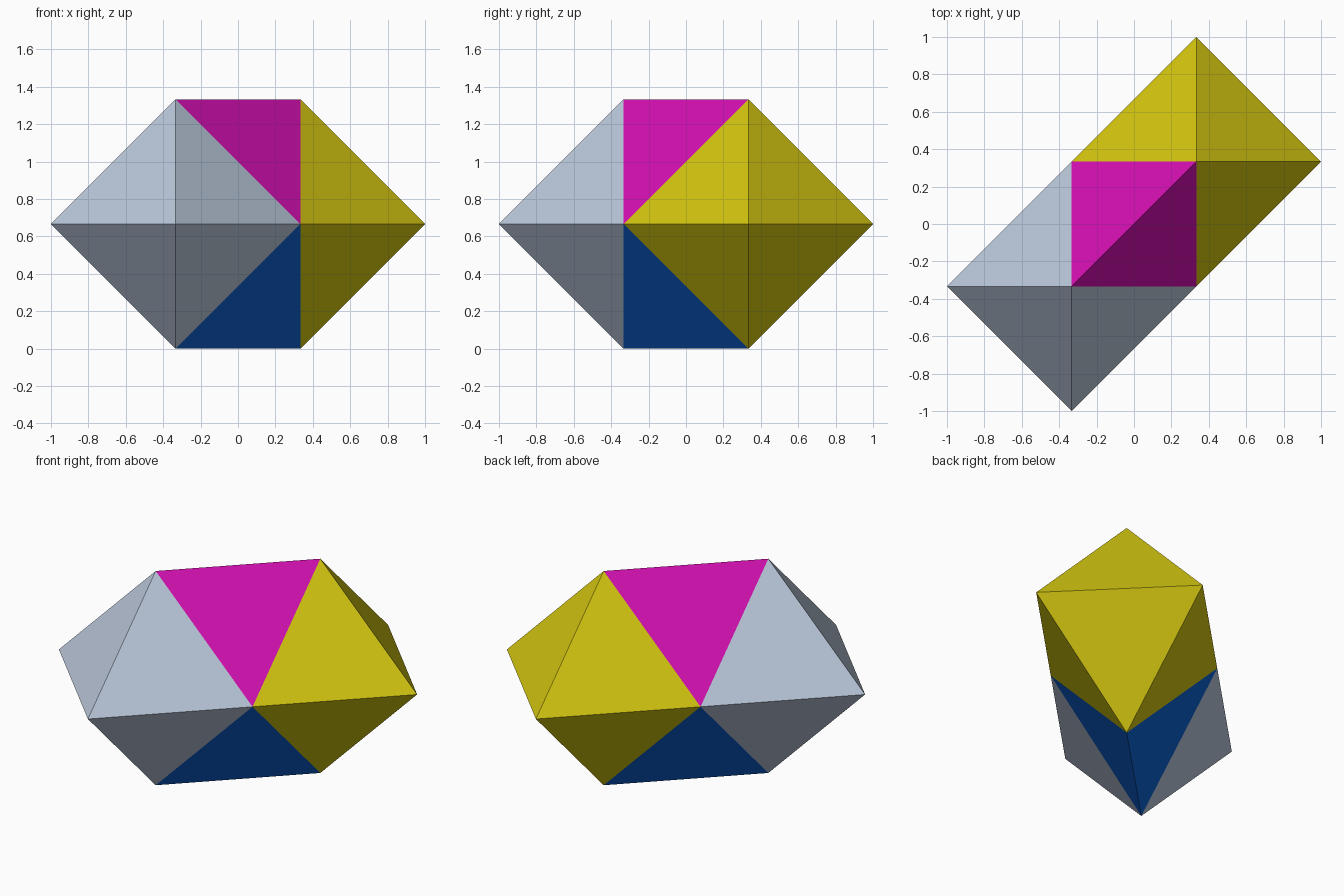
import bpy
import bmesh
from mathutils import Vector

if "Cube" in bpy.data.objects:
    bpy.data.objects.remove(bpy.data.objects["Cube"])

R = 2 / 3                       # octahedron radius
C = Vector((R / 2, R / 2, 0))   # half offset between the two octahedra
MID = Vector((0, 0, R))
UP = Vector((0, 0, R))
SIDE = Vector((R / 2, -R / 2, 0))


def solid(name, points, color):
    """Convex flat-faced solid through the given points."""
    bm = bmesh.new()
    for p in points:
        bm.verts.new(p)
    bmesh.ops.convex_hull(bm, input=bm.verts[:])
    bmesh.ops.recalc_face_normals(bm, faces=bm.faces[:])
    mesh = bpy.data.meshes.new(name)
    bm.to_mesh(mesh)
    bm.free()
    mat = bpy.data.materials.new(name + "_color")
    mat.diffuse_color = (*color, 1)
    mat.use_nodes = True
    mat.node_tree.nodes["Principled BSDF"].inputs["Base Color"].default_value = mat.diffuse_color
    mesh.materials.append(mat)
    obj = bpy.data.objects.new(name, mesh)
    bpy.context.collection.objects.link(obj)


def octahedron(name, center, color):
    axes = [Vector((R, 0, 0)), Vector((0, R, 0)), UP]
    solid(name, [center + s * a for a in axes for s in (1, -1)], color)


def tetrahedron(name, sign, color):
    # Shared edge of the octahedra plus both tips on one side
    tips = [MID + s * C + sign * UP for s in (1, -1)]
    solid(name, [MID + SIDE, MID - SIDE] + tips, color)


# Two octahedra meeting along one edge
octahedron("front_left_octahedron", MID - C, (0.49, 0.57, 0.70))
octahedron("back_right_octahedron", MID + C, (0.65, 0.56, 0.005))

# Tetrahedra filling the notches above and below the shared edge
tetrahedron("upper_tetrahedron", 1, (0.67, 0.005, 0.45))
tetrahedron("lower_tetrahedron", -1, (0.004, 0.12, 0.65))
